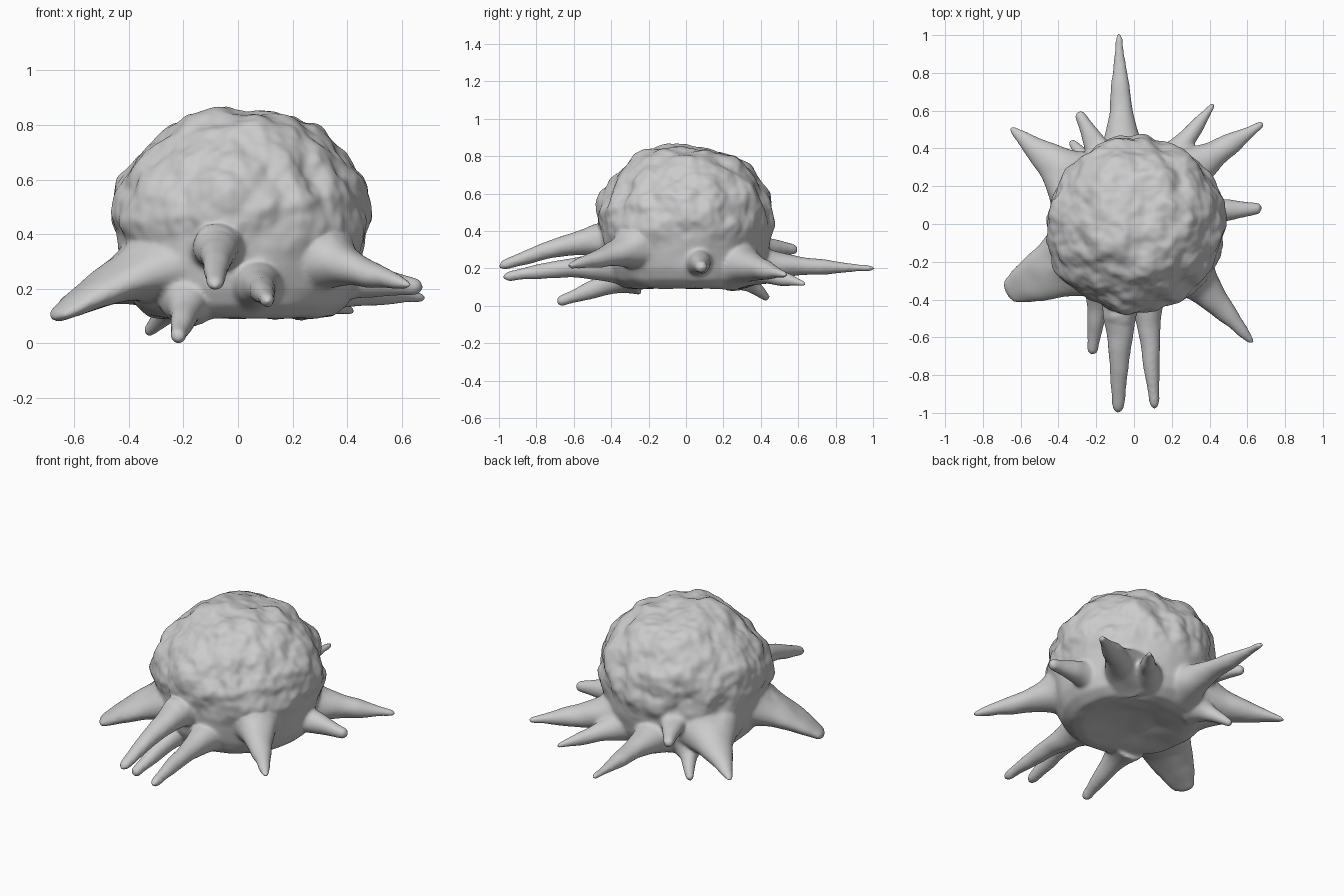
import bpy, bmesh, math
from mathutils import Vector, noise

if "Cube" in bpy.data.objects:
    bpy.data.objects.remove(bpy.data.objects["Cube"])

bm = bmesh.new()
N = 64


def skin(rings):
    """Join equal rings of points into a closed tube."""
    vr = [[bm.verts.new(p) for p in r] for r in rings]
    n = len(vr[0])
    for a, b in zip(vr, vr[1:]):
        for i in range(n):
            j = (i + 1) % n
            bm.faces.new((a[i], a[j], b[j], b[i]))
    bm.faces.new(vr[0][::-1])
    bm.faces.new(vr[-1])


# Domed body with a shallow dish underneath: radius, height
profile = [(0.02, 0.125), (0.12, 0.118), (0.20, 0.103), (0.28, 0.09), (0.34, 0.10),
           (0.39, 0.14), (0.42, 0.20), (0.44, 0.29), (0.455, 0.38), (0.47, 0.45),
           (0.468, 0.53), (0.443, 0.60), (0.40, 0.67), (0.345, 0.73), (0.275, 0.785),
           (0.205, 0.82), (0.12, 0.848), (0.06, 0.857), (0.01, 0.858)]
skin([[(0.01 + r * math.cos(2 * math.pi * i / N), r * math.sin(2 * math.pi * i / N), z)
       for i in range(N)] for r, z in profile])


def spike(base, tip, r0, r1=0.016, wide=1.0, bend=0.0, tip_wide=None):
    """Flared horn from inside the body to the tip."""
    a, b = Vector(base), Vector(tip)
    d = (b - a).normalized()
    b = b + d * 0.012
    side = d.cross(Vector((0, 0, 1))).normalized()
    up = side.cross(d)
    rings = []
    for k in range(33):
        t = k / 32
        c = a.lerp(b, t) + Vector((0, 0, bend * math.sin(math.pi * t)))
        r = r1 + (r0 - r1) * (1 - t) + 0.05 * max(0, 1 - t / 0.45) ** 2
        r *= math.sqrt(max(0.05, 1 - max(0, (t - 0.94) / 0.06) ** 2))
        w = wide + ((tip_wide or wide) - wide) * t
        rings.append([c + side * r * w * math.cos(q) + up * r * math.sin(q)
                      for q in [2 * math.pi * i / 24 for i in range(24)]])
    skin(rings)


# Ring of horns around the lower body
spike((-0.06, 0.32, 0.22), (-0.08, 1.00, 0.20), 0.08, 0.013, 1.2)
spike((0.15, 0.28, 0.21), (0.42, 0.635, 0.115), 0.085)
spike((0.24, 0.25, 0.23), (0.68, 0.53, 0.165), 0.105, 0.016, 1.1)
spike((0.32, 0.06, 0.25), (0.665, 0.085, 0.205), 0.085, 0.028)
spike((0.28, -0.24, 0.32), (0.63, -0.63, 0.212), 0.095, 0.014, 1.15, -0.004)
spike((0.06, -0.30, 0.22), (0.11, -0.97, 0.155), 0.08, 0.024, 1.0, 0.012)
spike((-0.07, -0.30, 0.36), (-0.083, -0.995, 0.208), 0.085, 0.026, 1.15, 0.035)
spike((-0.18, -0.28, 0.17), (-0.22, -0.68, 0.02), 0.07, 0.028)
spike((-0.28, -0.17, 0.28), (-0.668, -0.365, 0.095), 0.115, 0.022, 1.5, 0.02, 2.6)
spike((-0.30, 0.22, 0.26), (-0.65, 0.505, 0.15), 0.11, 0.012, 1.3)
spike((-0.15, 0.32, 0.33), (-0.29, 0.585, 0.30), 0.075, 0.022, 1.1)
spike((-0.21, 0.28, 0.17), (-0.33, 0.435, 0.04), 0.065, 0.02)

bmesh.ops.recalc_face_normals(bm, faces=bm.faces)
mesh = bpy.data.meshes.new("spiked_shell_raw")
bm.to_mesh(mesh)
bm.free()
shell = bpy.data.objects.new("spiked_shell", mesh)
bpy.context.collection.objects.link(shell)

# Fuse the parts and soften the joints
rm = shell.modifiers.new("fuse", 'REMESH')
rm.mode = 'VOXEL'
rm.voxel_size = 0.009
sm = shell.modifiers.new("soften", 'SMOOTH')
sm.factor = 0.5
sm.iterations = 16
dg = bpy.context.evaluated_depsgraph_get()
fused = bpy.data.meshes.new_from_object(shell.evaluated_get(dg))
shell.modifiers.clear()
shell.data = fused
fused.name = "spiked_shell"

# Broad craggy lumps on the dome; horns and base stay smoother
normals = [v.normal.copy() for v in fused.vertices]
for v, n in zip(fused.vertices, normals):
    p = v.co
    w = min(1, max(0, (p.z - 0.30) / 0.15))
    reach = math.hypot(p.x, p.y)
    w *= 1 - 0.9 * min(1, max(0, (reach - 0.48) / 0.06))
    amount = (0.030 * noise.noise(p * 4.2 + Vector((3, 1, 7)))
              + 0.025 * noise.noise(p * 9)
              + 0.006 * noise.noise(p * 22))
    rough = amount * w + (1 - w) * 0.006 * noise.noise(p * 9)
    v.co = p + n * rough

for f in fused.polygons:
    f.use_smooth = True
